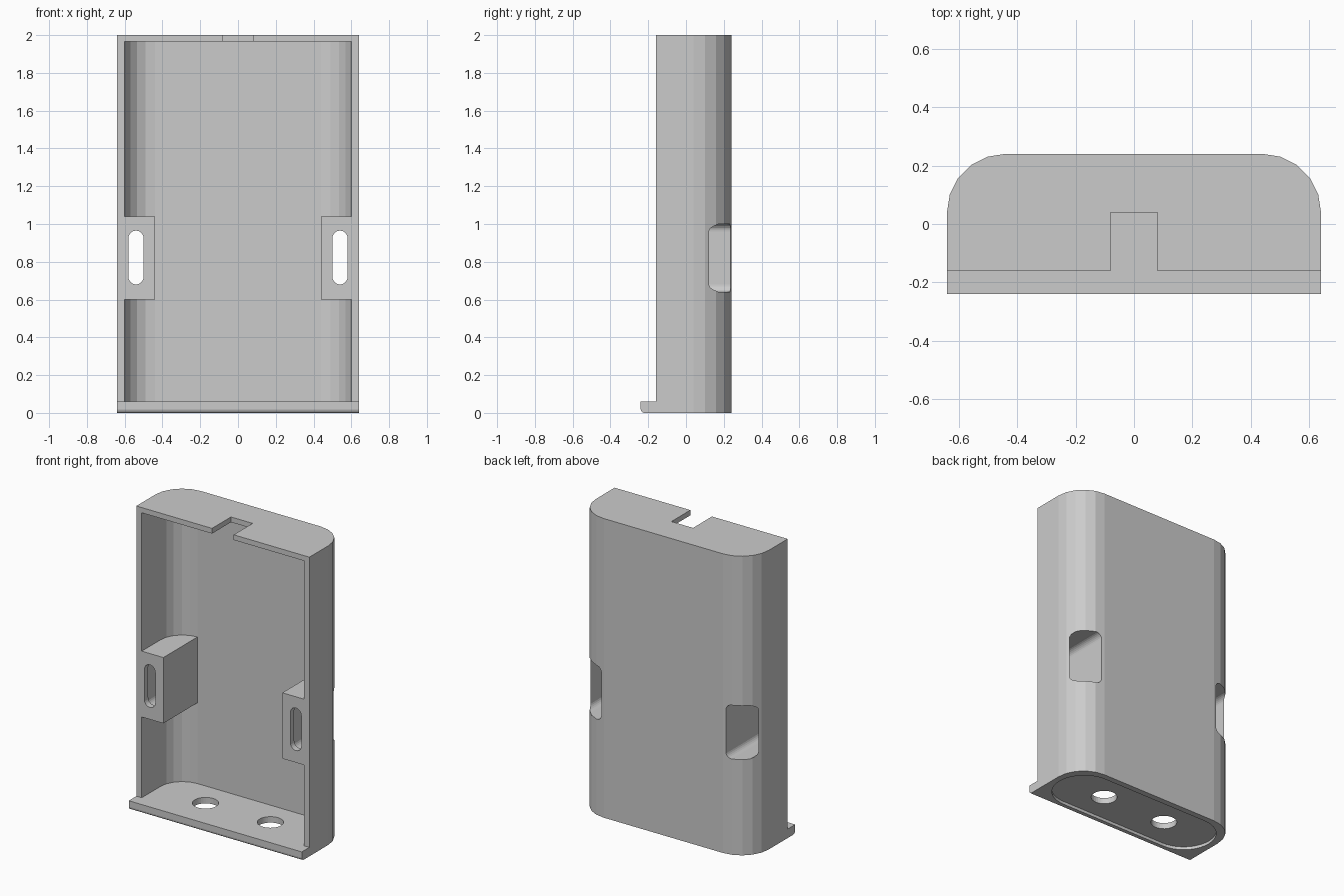
import bpy, bmesh
from math import sin, cos, radians

if "Cube" in bpy.data.objects:
    bpy.data.objects.remove(bpy.data.objects["Cube"])


def rounded(x0, y0, x1, y1, radii, n):
    """Rounded rectangle; radii run from the (x1, y1) corner counter-clockwise."""
    corners = [(x1, y1, -1, -1), (x0, y1, 1, -1), (x0, y0, 1, 1), (x1, y0, -1, 1)]
    pts = []
    for i, ((x, y, sx, sy), r) in enumerate(zip(corners, radii)):
        for k in range(n + 1 if r else 1):
            a = radians(90 * i + 90 * k / n)
            p = (x + sx * r + r * cos(a), y + sy * r + r * sin(a)) if r else (x, y)
            if not pts or abs(p[0] - pts[-1][0]) + abs(p[1] - pts[-1][1]) > 1e-5:
                pts.append(p)
    if abs(pts[0][0] - pts[-1][0]) + abs(pts[0][1] - pts[-1][1]) < 1e-5:
        pts.pop()
    return pts


def prism(name, pts, lo, hi, axis='z'):
    """Extrude a 2D outline along z, or along y when the outline is (x, z)."""
    bm = bmesh.new()
    place = (lambda p, t: (p[0], p[1], t)) if axis == 'z' else (lambda p, t: (p[0], t, p[1]))
    a = [bm.verts.new(place(p, lo)) for p in pts]
    b = [bm.verts.new(place(p, hi)) for p in pts]
    bm.faces.new(a)
    bm.faces.new(b)
    for i in range(len(pts)):
        j = (i + 1) % len(pts)
        bm.faces.new((a[i], a[j], b[j], b[i]))
    bmesh.ops.recalc_face_normals(bm, faces=bm.faces)
    me = bpy.data.meshes.new(name)
    bm.to_mesh(me)
    bm.free()
    ob = bpy.data.objects.new(name, me)
    bpy.context.collection.objects.link(ob)
    return ob


def box(name, x0, y0, x1, y1, lo, hi):
    return prism(name, rounded(x0, y0, x1, y1, (0, 0, 0, 0), 1), lo, hi)


def subtract(target, cutter):
    cutter.hide_render = True
    m = target.modifiers.new("cut", 'BOOLEAN')
    m.operation, m.solver, m.object = 'DIFFERENCE', 'EXACT', cutter
    bpy.context.view_layer.objects.active = target
    bpy.ops.object.modifier_apply(modifier=m.name)
    bpy.data.objects.remove(cutter)


# Outer body, including the depth of the front lip, with a rounded lip edge
body = prism("case_shell", rounded(-.64, -.24, .64, .24, (.2, .2, 0, 0), 5), 0, 2)
bm = bmesh.new()
bm.from_mesh(body.data)
edge = [e for e in bm.edges if all(v.co.y < -.23 and v.co.z < .01 for v in e.verts)]
bmesh.ops.bevel(bm, geom=edge, offset=.02, segments=4, profile=.5, affect='EDGES')
bm.to_mesh(body.data)
bm.free()

# Cut the front back to leave only the lip at the bottom
subtract(body, box("front_cut", -1, -1, 1, -.16, .06, 2.2))

# Cavity that leaves the two side mounting blocks standing
cavity = prism("cavity", rounded(-.6, -.3, .6, .2, (.16, .16, 0, 0), 5), .06, 1.965)
for s in (-1, 1):
    x0, x1 = sorted((s * .44, s * .8))
    subtract(cavity, box("block_space", x0, -.5, x1, .5, .6, 1.04))
subtract(body, cavity)

# Notch in the top plate
subtract(body, box("top_notch", -.08, -.4, .08, .04, 1.9, 2.1))

# Shallow recess under the base
subtract(body, prism("base_recess", rounded(-.6, -.2, .6, .2, (.2,) * 4, 10), -.1, .02))

for s in (-1, 1):
    # Rear pocket, front slot and floor hole on each side
    c = s * .54
    subtract(body, prism("pocket", rounded(c - .08, .64, c + .08, 1.0, (.04,) * 4, 6), -.12, .5, 'y'))
    subtract(body, prism("slot", rounded(c - .04, .68, c + .04, .965, (.04,) * 4, 6), -.4, 0, 'y'))
    h = s * .24
    subtract(body, prism("floor_hole", rounded(h - .08, -.08, h + .08, .08, (.08,) * 4, 8), -.1, .2))
